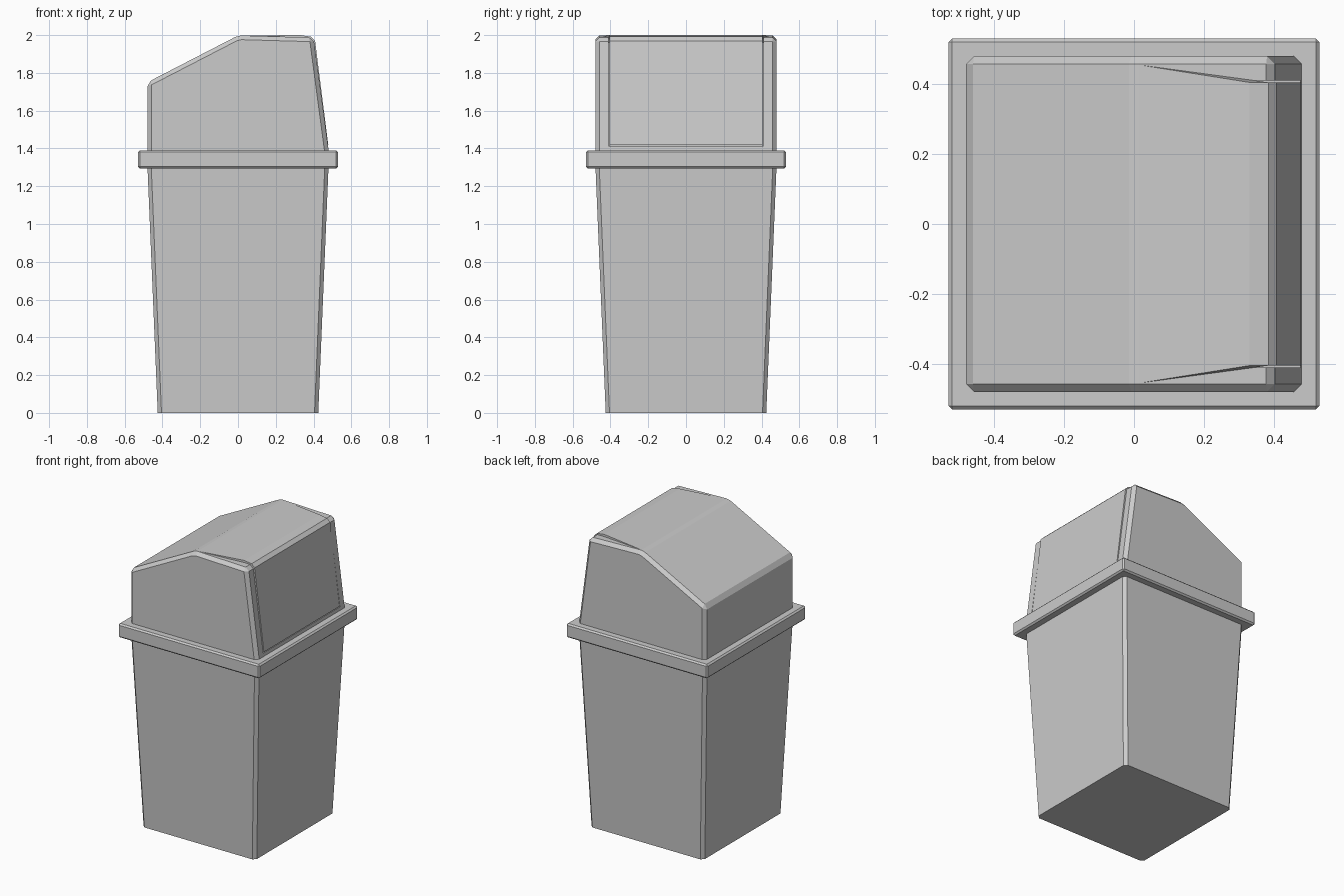
import bpy, bmesh
from math import radians

cube = bpy.data.objects.get("Cube")
if cube:
    bpy.data.objects.remove(cube, do_unlink=True)

grey = bpy.data.materials.new("light_grey_plastic")
grey.use_nodes = True
colour = (0.6, 0.6, 0.6, 1)
grey.diffuse_color = colour
grey.node_tree.nodes["Principled BSDF"].inputs["Base Color"].default_value = colour


def finish(name, bm):
    bmesh.ops.recalc_face_normals(bm, faces=bm.faces)
    mesh = bpy.data.meshes.new(name)
    bm.to_mesh(mesh)
    bm.free()
    mesh.materials.append(grey)
    obj = bpy.data.objects.new(name, mesh)
    bpy.context.collection.objects.link(obj)
    return obj


def bevel(bm, edges, width):
    bmesh.ops.bevel(bm, geom=edges, offset=width, segments=1,
                    affect='EDGES', clamp_overlap=True)


def square_block(name, low, high, z0, z1, width, vertical_only):
    """Square block, half width low at z0 and high at z1, with chamfered edges."""
    bm = bmesh.new()
    bmesh.ops.create_cube(bm, size=2)
    for v in bm.verts:
        half, z = (high, z1) if v.co.z > 0 else (low, z0)
        v.co = (v.co.x * half, v.co.y * half, z)
    bm.edges.ensure_lookup_table()
    edges = [e for e in bm.edges
             if not vertical_only or abs(e.verts[0].co.z - e.verts[1].co.z) > 0.01]
    bevel(bm, edges, width)
    return finish(name, bm)


def side_profile(name, points, width=0):
    """Extrude (x, z, half depth) points across y; chamfer the sharp edges."""
    bm = bmesh.new()
    near = [bm.verts.new((x, -h, z)) for x, z, h in points]
    far = [bm.verts.new((x, h, z)) for x, z, h in points]
    bm.faces.new(near)
    bm.faces.new(far[::-1])
    for i in range(len(points)):
        j = (i + 1) % len(points)
        bm.faces.new((near[j], near[i], far[i], far[j]))
    bmesh.ops.recalc_face_normals(bm, faces=bm.faces)
    if width:
        sharp = [e for e in bm.edges if e.calc_face_angle() > radians(30)
                 and max(v.co.z for v in e.verts) > 1.4]
        bevel(bm, sharp, width)
    return finish(name, bm)


# Tapered bin and the square collar around its mouth
square_block("bin_body", 0.425, 0.48, 0, 1.32, 0.02, True)
square_block("rim", 0.53, 0.53, 1.295, 1.39, 0.01, False)

# Hood with a sloping front and a steep rear face
D = 0.48
lid = side_profile("lid", [(-0.48, 1.35, D), (-0.48, 1.75, D), (-0.015, 1.99, D),
                           (0.015, 1.998, D), (0.4, 1.987, D), (0.485, 1.35, D)], 0.022)

# Slightly crowned swing flap, wrapping from the roof down the rear face
W = 0.405
side_profile("swing_flap", [(0, 1.985, 0.455), (0.015, 1.998, 0.455), (0.33, 2.0, W),
                            (0.385, 1.992, W), (0.408, 1.97, W), (0.478, 1.418, W),
                            (0.45, 1.418, W), (0.37, 1.96, W)])

# Narrow seams around the flap, cut into the hood
S = 0.003
cutters = []
for side in (-1, 1):
    cutters.append((0.32, 0.6, side * (W + S) - S, side * (W + S) + S, 1.412, 2.1))
cutters.append((0.45, 0.6, -W, W, 1.412, 1.418))
for x0, x1, y0, y1, z0, z1 in cutters:
    bm = bmesh.new()
    bmesh.ops.create_cube(bm, size=1)
    for v in bm.verts:
        v.co = (x1 if v.co.x > 0 else x0, y1 if v.co.y > 0 else y0,
                z1 if v.co.z > 0 else z0)
    cutter = finish("seam_cutter", bm)
    cutter.hide_render = True
    mod = lid.modifiers.new("seam", 'BOOLEAN')
    mod.object = cutter
    mod.solver = 'EXACT'
    bpy.context.view_layer.objects.active = lid
    bpy.ops.object.modifier_apply(modifier=mod.name)
    bpy.data.objects.remove(cutter, do_unlink=True)
